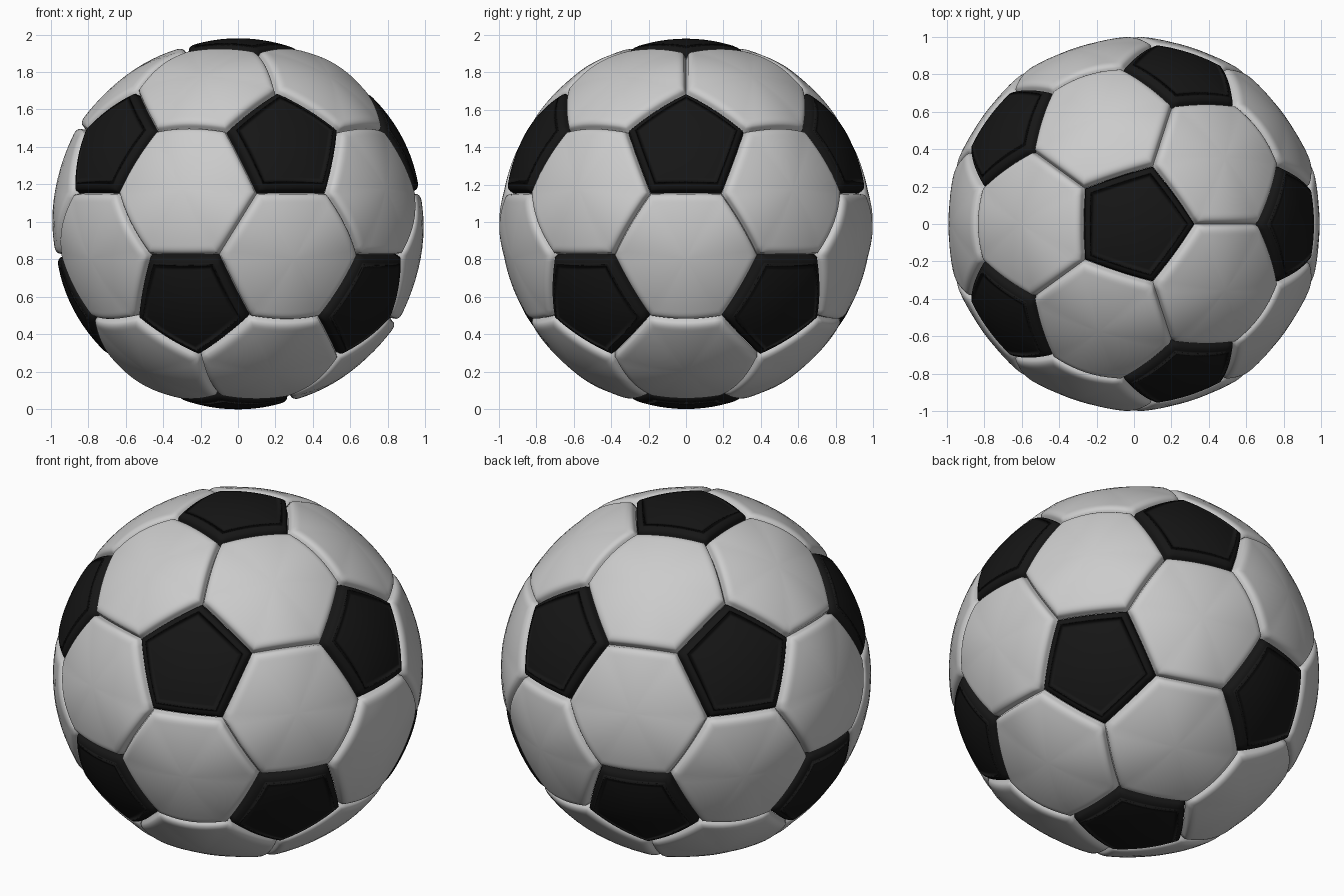
import bpy, bmesh, math
from mathutils import Vector

if "Cube" in bpy.data.objects:
    bpy.data.objects.remove(bpy.data.objects["Cube"])

CENTRE = Vector((0, 0, 0.99))
SEG = 10                      # divisions along each panel edge

def material(name, col):
    m = bpy.data.materials.new(name)
    m.diffuse_color = col
    m.use_nodes = True
    m.node_tree.nodes["Principled BSDF"].inputs["Base Color"].default_value = m.diffuse_color
    return m

black = material("black_leather", (0.008, 0.008, 0.008, 1))

# Icosahedron directions: poles plus two staggered rings
ico = [Vector((0, 0, 1)), Vector((0, 0, -1))]
for k in range(5):
    for off, z in ((0, 1), (36, -1)):
        a = math.radians(72 * k + off)
        ico.append(Vector((2 * math.cos(a), 2 * math.sin(a), z)) / math.sqrt(5))

def near(i, j):
    return i != j and ico[i].dot(ico[j]) > 0.4

def ordered(pts, n):
    """Sort corner points counter-clockwise about the outward direction n."""
    u = n.orthogonal().normalized()
    w = n.cross(u)
    return sorted(pts, key=lambda p: math.atan2(p.dot(w), p.dot(u)))

def panel(name, corners, centre_r, edge_r, mat=None):
    """Padded panel: concentric rings on the ball, rolled down into the seam.
    edge_r(a, b, s) gives the panel radius next to the edge from a to b."""
    mid = sum(corners, Vector()) / len(corners)
    apothem = ((corners[0] + corners[1]) / 2 - mid).length
    rings = [(t, 0) for t in (0.15, 0.3, 0.45, 0.6, 0.72, 0.82)]
    rings += [(1 - d / apothem, drop) for d, drop in
              ((0.045, 0), (0.034, 0.001), (0.025, 0.004), (0.017, 0.009),
               (0.011, 0.016), (0.008, 0.026), (0.0, 0.045))]
    bm = bmesh.new()
    hub = bm.verts.new(mid.normalized() * centre_r + CENTRE)
    prev = None
    for t, drop in rings:
        ring = []
        for i, a in enumerate(corners):
            b = corners[(i + 1) % len(corners)]
            for k in range(SEG):
                s = k / SEG
                d = mid.lerp(a.lerp(b, s), t).normalized()
                r = centre_r + (edge_r(a, b, s) - centre_r) * t ** 2 - drop
                ring.append(bm.verts.new(d * r + CENTRE))
        n = len(ring)
        for j in range(n):
            k = (j + 1) % n
            if prev is None:
                bm.faces.new((hub, ring[j], ring[k]))
            else:
                bm.faces.new((prev[j], ring[j], ring[k], prev[k]))
        prev = ring
    for f in bm.faces:
        f.smooth = True
    me = bpy.data.meshes.new(name)
    bm.to_mesh(me)
    bm.free()
    if mat:
        me.materials.append(mat)
    bpy.context.collection.objects.link(bpy.data.objects.new(name, me))

# Black pentagons, one around each icosahedron corner
pent_r = lambda a, b, s: 0.982
for i in range(12):
    pts = [ico[i].lerp(ico[j], 1 / 3) for j in range(12) if near(i, j)]
    panel("black_pentagon", ordered(pts, ico[i]), 0.99, pent_r, black)

# White hexagons, one for each icosahedron face; fuller beside white neighbours
def hex_r(a, b, s):
    m = (a + b) / 2
    beside_black = max(m.normalized().dot(v) for v in ico) > 0.9
    return 0.985 + (0 if beside_black else 0.016 * math.sin(math.pi * s))

for i in range(12):
    for j in range(i + 1, 12):
        for k in range(j + 1, 12):
            if near(i, j) and near(j, k) and near(i, k):
                tri = (i, j, k)
                pts = [ico[p].lerp(ico[q], 1 / 3) for p in tri for q in tri if p != q]
                n = (ico[i] + ico[j] + ico[k]).normalized()
                panel("white_hexagon", ordered(pts, n), 0.992, hex_r)
